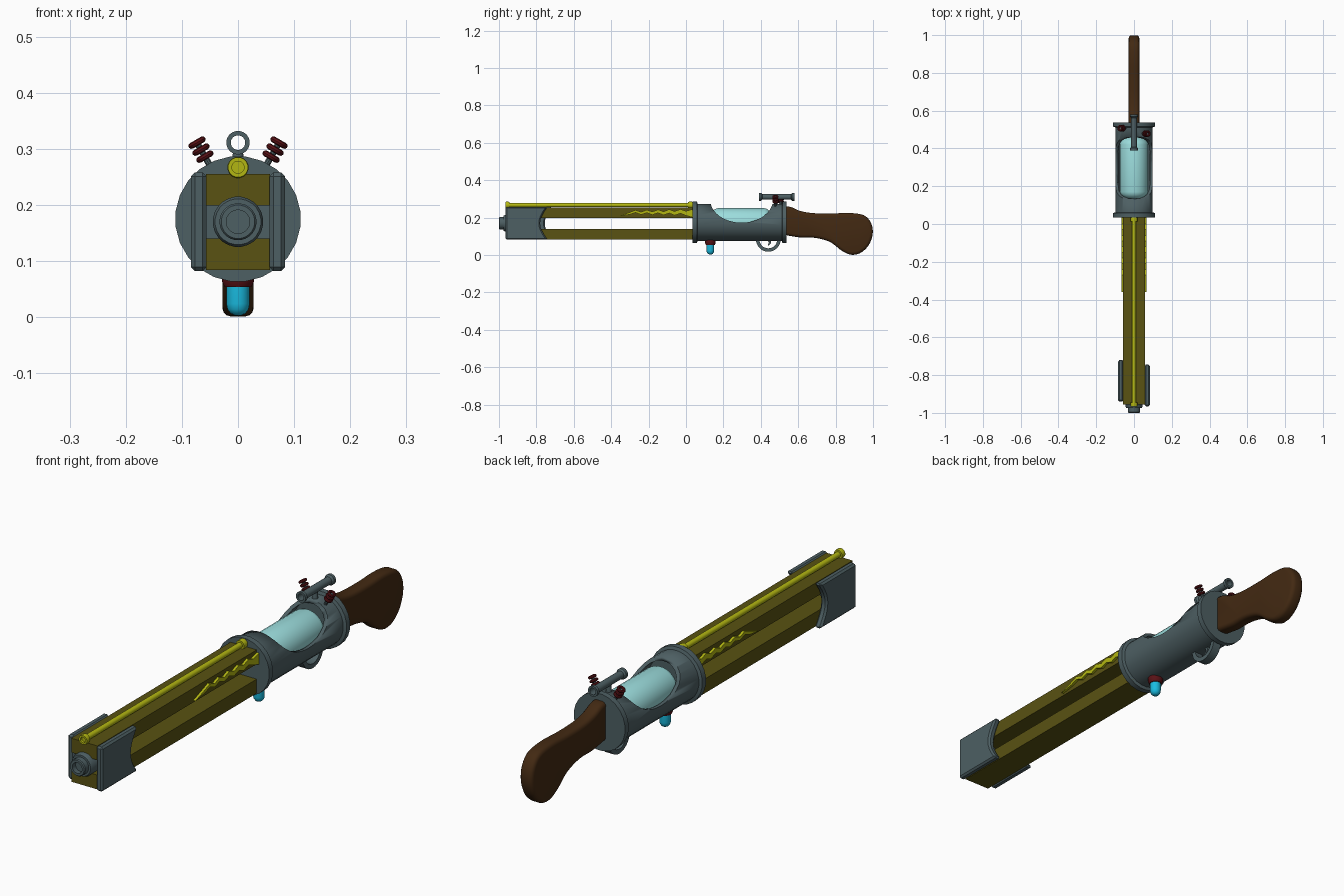
import bpy, bmesh, math
from mathutils import Vector

if "Cube" in bpy.data.objects:
    bpy.data.objects.remove(bpy.data.objects["Cube"])

def mat(name, r, g, b):
    m = bpy.data.materials.new(name)
    m.diffuse_color = (r, g, b, 1)
    m.use_nodes = True
    m.node_tree.nodes["Principled BSDF"].inputs["Base Color"].default_value = m.diffuse_color
    return m

STEEL = mat("slate_metal", 0.075, 0.115, 0.125)
OLIVE = mat("olive_metal", 0.10, 0.085, 0.006)
YELLOW = mat("yellow_metal", 0.45, 0.47, 0.006)
WOOD = mat("brown_wood", 0.055, 0.022, 0.006)
RED = mat("dark_red", 0.10, 0.006, 0.008)
CYAN = mat("cyan_glow", 0.01, 0.5, 0.75)
GLASS = mat("pale_glass", 0.33, 0.72, 0.72)

def finish(ob, name, m, bevel=0, segs=2, smooth=True):
    ob.name = name
    ob.data.materials.append(m)
    bpy.ops.object.select_all(action='DESELECT')
    ob.select_set(True)
    bpy.context.view_layer.objects.active = ob
    if bevel:
        b = ob.modifiers.new("bevel", 'BEVEL')
        b.width, b.segments, b.limit_method = bevel, segs, 'ANGLE'
        b.angle_limit = math.radians(50)
        b.use_clamp_overlap = False
        bpy.ops.object.modifier_apply(modifier="bevel")
    if smooth:
        bpy.ops.object.shade_smooth_by_angle(angle=math.radians(35))
    return ob

def mesh_object(bm):
    bmesh.ops.recalc_face_normals(bm, faces=bm.faces)
    me = bpy.data.meshes.new("part")
    bm.to_mesh(me)
    bm.free()
    ob = bpy.data.objects.new("part", me)
    bpy.context.collection.objects.link(ob)
    return ob

def lathe(name, prof, m, centre=(0, 0, 0), axis='Y', n=24, closed=False):
    """Revolve (radius, height) points about an axis; closed joins last to first."""
    bm = bmesh.new()
    rings = []
    for r, h in prof:
        ring = []
        for i in range(n):
            a = math.tau * (i + 0.5) / n
            c, s = r * math.cos(a), r * math.sin(a)
            p = (c, h, s) if axis == 'Y' else (c, s, h)
            ring.append(bm.verts.new(Vector(p) + Vector(centre)))
        rings.append(ring)
    pairs = list(zip(rings, rings[1:]))
    if closed:
        pairs.append((rings[-1], rings[0]))
    else:
        bm.faces.new(rings[0])
        bm.faces.new(rings[-1])
    for p, q in pairs:
        for i in range(n):
            j = (i + 1) % n
            bm.faces.new((p[i], p[j], q[j], q[i]))
    return finish(mesh_object(bm), name, m)

def prism(name, pts, x0, x1, m, bevel=0, segs=2, smooth=True):
    """Extrude a (y, z) outline from x0 to x1."""
    bm = bmesh.new()
    f = bm.faces.new([bm.verts.new((x0, y, z)) for y, z in pts])
    ext = bmesh.ops.extrude_face_region(bm, geom=[f])
    vs = [v for v in ext['geom'] if isinstance(v, bmesh.types.BMVert)]
    bmesh.ops.translate(bm, verts=vs, vec=(x1 - x0, 0, 0))
    bmesh.ops.triangulate(bm, faces=[g for g in bm.faces if len(g.verts) > 4 and not bevel])
    return finish(mesh_object(bm), name, m, bevel, segs, smooth)

def spline(pts, n=4):
    """Open Catmull-Rom curve through the points."""
    p = [Vector(q) for q in [pts[0]] + pts + [pts[-1]]]
    out = []
    for a, b, c, d in zip(p, p[1:], p[2:], p[3:]):
        for k in range(n):
            t = k / n
            out.append(0.5 * (2*b + (c-a)*t + (2*a-5*b+4*c-d)*t*t + (3*b-a-3*c+d)*t**3))
    return out + [p[-1]]

AXIS = (0, 0, 0.175)

# two long rails
for name, z0, z1 in (("lower_rail", 0.084, 0.14), ("upper_rail", 0.199, 0.255)):
    prism(name, [(-0.955, z0), (0.06, z0), (0.06, z1), (-0.955, z1)],
          -0.057, 0.057, OLIVE, smooth=False)

# muzzle
lathe("muzzle", [(0.045, -0.85), (0.045, -0.968), (0.041, -0.975), (0.033, -0.975),
                 (0.033, -0.996), (0.03, -1.0), (0.021, -1.0), (0.021, -0.98)],
      STEEL, (0, 0, 0.17))

# muzzle side plates with concave rear edge
for side, y0, y1 in ((1, -0.965, -0.74), (-1, -0.94, -0.715)):
    rear = [(y1 - 0.04 * math.sin(math.pi * i / 10), 0.082 + 0.176 * i / 10) for i in range(11)]
    prism("muzzle_plate", [(y0, 0.258), (y0, 0.082)] + rear,
          side * 0.056, side * 0.084, STEEL, bevel=0.007, segs=1)

# top rod with end rings
lathe("top_rod", [(0.011, -0.945), (0.018, -0.945), (0.019, -0.955), (0.018, -0.965),
                  (0.011, -0.965), (0.011, -0.955)], YELLOW, (0, 0, 0.267), n=16)
lathe("top_rod_shaft", [(0.011, -0.955), (0.011, 0.05)], YELLOW, (0, 0, 0.267), n=16)
lathe("top_rod_rear_ring", [(0.018, 0.012), (0.019, 0.022), (0.018, 0.035)],
      YELLOW, (0, 0, 0.267), n=16)

# lightning shaped side trims
top, bottom = [], []
for i in range(11):
    y = 0.0 - 0.03 * i
    mid = 0.228 + (0.006 if i % 2 else -0.005)
    half = 0.012 - 0.0006 * i
    top.append((y, mid + half))
    bottom.append((y, mid - half))
bolt = [(0.045, 0.248)] + top + [(-0.36, 0.207)] + bottom[::-1] + [(0.045, 0.198)]
for side in (1, -1):
    prism("lightning_trim", bolt, side * 0.054, side * 0.067, YELLOW, smooth=False)

# receiver shell: closed tube with flanges, window cut from the top
shell = lathe("receiver", [(0.001, 0.035), (0.112, 0.035), (0.112, 0.058), (0.1, 0.062),
                           (0.1, 0.512), (0.112, 0.516), (0.112, 0.538), (0.001, 0.538),
                           (0.001, 0.47), (0.086, 0.47), (0.086, 0.11), (0.001, 0.11)],
              STEEL, AXIS, closed=True)
cut = prism("window_cutter", [(0.297 + 0.168 * math.cos(math.tau * i / 40),
                               0.295 + 0.122 * math.sin(math.tau * i / 40)) for i in range(40)],
            -0.2, 0.2, STEEL)
cut.hide_render = True
mod = shell.modifiers.new("window", 'BOOLEAN')
mod.object, mod.operation, mod.solver = cut, 'DIFFERENCE', 'EXACT'
bpy.context.view_layer.objects.active = shell
bpy.ops.object.modifier_apply(modifier="window")
bpy.data.objects.remove(cut)

# glass capsule
cap = [(0.076 * math.sin(math.pi / 2 * i / 5), 0.045 * (1 - math.cos(math.pi / 2 * i / 5)))
       for i in range(1, 6)]
lathe("glass_capsule", [(r, 0.125 + h) for r, h in cap] + [(r, 0.465 - h) for r, h in cap[::-1]],
      GLASS, AXIS)

# stock
outline = spline([(0.525, 0.26), (0.56, 0.257), (0.61, 0.236), (0.68, 0.224), (0.78, 0.222),
                  (0.87, 0.225), (0.95, 0.213), (0.99, 0.17), (0.998, 0.11), (0.975, 0.05),
                  (0.93, 0.01), (0.88, 0.002), (0.83, 0.025), (0.77, 0.07), (0.69, 0.092),
                  (0.61, 0.094), (0.525, 0.108)])
prism("stock", outline, -0.028, 0.028, WOOD, bevel=0.016, segs=3)

# sight tube on a post
lathe("sight_tube", [(0.013, 0.39), (0.021, 0.39), (0.021, 0.402), (0.015, 0.408), (0.015, 0.562),
                     (0.021, 0.568), (0.021, 0.58), (0.013, 0.58)], STEEL, (0, 0, 0.311),
      n=20, closed=True)
lathe("sight_post", [(0.012, 0.265), (0.009, 0.298)], STEEL, (0, 0.48, 0), axis='Z', n=12)

# coil knobs, tilted outward
for side, y in ((1, 0.478), (-1, 0.507)):
    tilt = (0, side * math.radians(30), 0)
    bpy.ops.mesh.primitive_cylinder_add(vertices=10, radius=0.006, depth=0.06,
                                        location=(side * 0.058, y, 0.284), rotation=tilt)
    finish(bpy.context.object, "coil_core", STEEL)
    for k in range(3):
        bpy.ops.mesh.primitive_torus_add(major_segments=20, minor_segments=8,
                                         major_radius=0.0115, minor_radius=0.0055,
                                         location=(side * (0.059 + 0.007 * k), y, 0.286 + 0.0125 * k),
                                         rotation=tilt)
        finish(bpy.context.object, "coil_ring", RED)

# trigger guard and trigger
arc = [math.pi * (1 + i / 16) for i in range(17)]
guard = [(0.44 + 0.066 * math.cos(a), 0.084 + 0.066 * math.sin(a)) for a in arc]
guard += [(0.44 + 0.048 * math.cos(a), 0.084 + 0.048 * math.sin(a)) for a in arc[::-1]]
prism("trigger_guard", guard, -0.018, 0.018, STEEL)
prism("trigger", [(0.435, 0.085), (0.455, 0.085), (0.454, 0.064), (0.443, 0.05), (0.437, 0.052),
                  (0.443, 0.066)], -0.006, 0.006, STEEL)

# glowing bulb with collar under the receiver
lathe("bulb_collar", [(0.026, 0.09), (0.029, 0.082), (0.029, 0.064), (0.024, 0.054)],
      RED, (0, 0.13, 0), axis='Z', n=20)
lathe("bulb", [(0.021, 0.065), (0.021, 0.024), (0.019, 0.014), (0.013, 0.006), (0.005, 0.003)],
      CYAN, (0, 0.13, 0), axis='Z', n=20)
